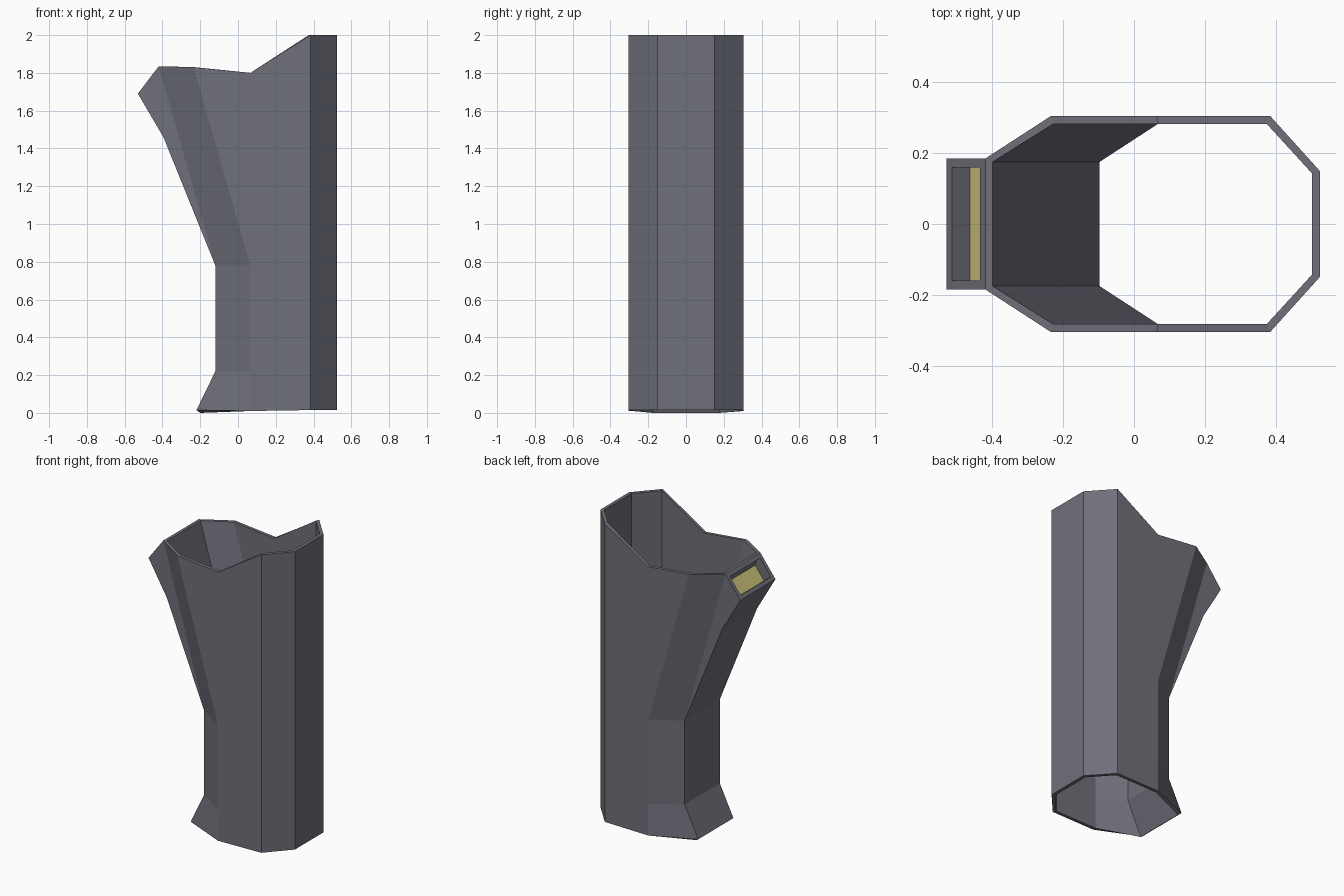
import bpy, bmesh, math
from mathutils import Vector

cube = bpy.data.objects.get("Cube")
if cube:
    bpy.data.objects.remove(cube, do_unlink=True)


def make_material(name, rgb):
    mat = bpy.data.materials.new(name)
    mat.use_nodes = True
    mat.diffuse_color = (*rgb, 1)
    bsdf = next(n for n in mat.node_tree.nodes if n.type == 'BSDF_PRINCIPLED')
    bsdf.inputs["Base Color"].default_value = (*rgb, 1)
    return mat


grey = make_material("slate_grey", (0.16, 0.16, 0.195))
yellow = make_material("pale_yellow", (0.6, 0.53, 0.19))


def finish(bm, name, materials):
    mesh = bpy.data.meshes.new(name)
    bm.to_mesh(mesh)
    bm.free()
    for mat in materials:
        mesh.materials.append(mat)
    obj = bpy.data.objects.new(name, mesh)
    bpy.context.collection.objects.link(obj)
    return obj


LEVELS = (0.22, 0.78)


def half_columns(back, back_y, wall_x, wall_y, crease, slope_x, nose, nose_y, nose_z):
    """Corner columns of one half of the sleeve, each from bottom to top."""
    def column(xs, y, low, high):
        return [Vector((x, y, z)) for x, z in zip(xs, (low, *LEVELS, high))]
    return [
        column([back] * 4, back_y, 0.015, 2.0),
        column([wall_x] * 4, wall_y, 0.015, 2.0),
        column([crease] * 4, wall_y, 0.01, 1.80),
        column([crease] * 3 + [slope_x], wall_y, 0.01, 1.83),
        column(nose, nose_y, nose_z, 1.835),
    ]


def ring(half):
    """Mirror the half columns across y to close the loop."""
    other = [[Vector((v.x, -v.y, v.z)) for v in col] for col in reversed(half)]
    return half + other


# Hollow octagonal sleeve with a flared foot and a leaning nose
outer = ring(half_columns(0.525, 0.15, 0.385, 0.305, 0.065, -0.235,
                          (-0.22, -0.12, -0.12, -0.42), 0.185, 0.015))
inner = ring(half_columns(0.503, 0.143, 0.375, 0.283, 0.068, -0.228,
                          (-0.20, -0.098, -0.098, -0.40), 0.175, 0.0))
bm = bmesh.new()
out_v = [[bm.verts.new(p) for p in col] for col in outer]
in_v = [[bm.verts.new(p) for p in col] for col in inner]
count = len(outer)
for i in range(count):
    j = (i + 1) % count
    for skin in (out_v, in_v):
        for k in range(3):
            bm.faces.new((skin[i][k], skin[j][k], skin[j][k + 1], skin[i][k + 1]))
    for k in (0, 3):
        bm.faces.new((out_v[i][k], out_v[j][k], in_v[j][k], in_v[i][k]))
bmesh.ops.remove_doubles(bm, verts=bm.verts, dist=0.0005)
bmesh.ops.recalc_face_normals(bm, faces=bm.faces)
bmesh.ops.dissolve_limit(bm, angle_limit=math.radians(0.3),
                         verts=bm.verts, edges=bm.edges)
finish(bm, "sleeve_shell", [grey])

# Wedge housing on the nose, with a recessed slot and a yellow floor
profile = [(-0.42, 1.835), (-0.53, 1.69), (-0.395, 1.46), (-0.12, 0.78)]
bm = bmesh.new()
side = bm.faces.new([bm.verts.new((x, -0.185, z)) for x, z in profile])
extruded = bmesh.ops.extrude_face_region(bm, geom=[side], use_keep_orig=True)
bmesh.ops.translate(bm, vec=(0, 0.37, 0),
                    verts=[g for g in extruded["geom"] if isinstance(g, bmesh.types.BMVert)])
bmesh.ops.recalc_face_normals(bm, faces=bm.faces)
bm.normal_update()
hidden = max(bm.faces, key=lambda f: f.normal.x)
bmesh.ops.delete(bm, geom=[hidden], context='FACES_ONLY')
panel = max(bm.faces, key=lambda f: f.normal.z)
bmesh.ops.inset_individual(bm, faces=[panel], thickness=0.036)
bmesh.ops.inset_individual(bm, faces=[panel], thickness=0, depth=-0.065)
panel.material_index = 1
finish(bm, "slot_housing", [grey, yellow])
